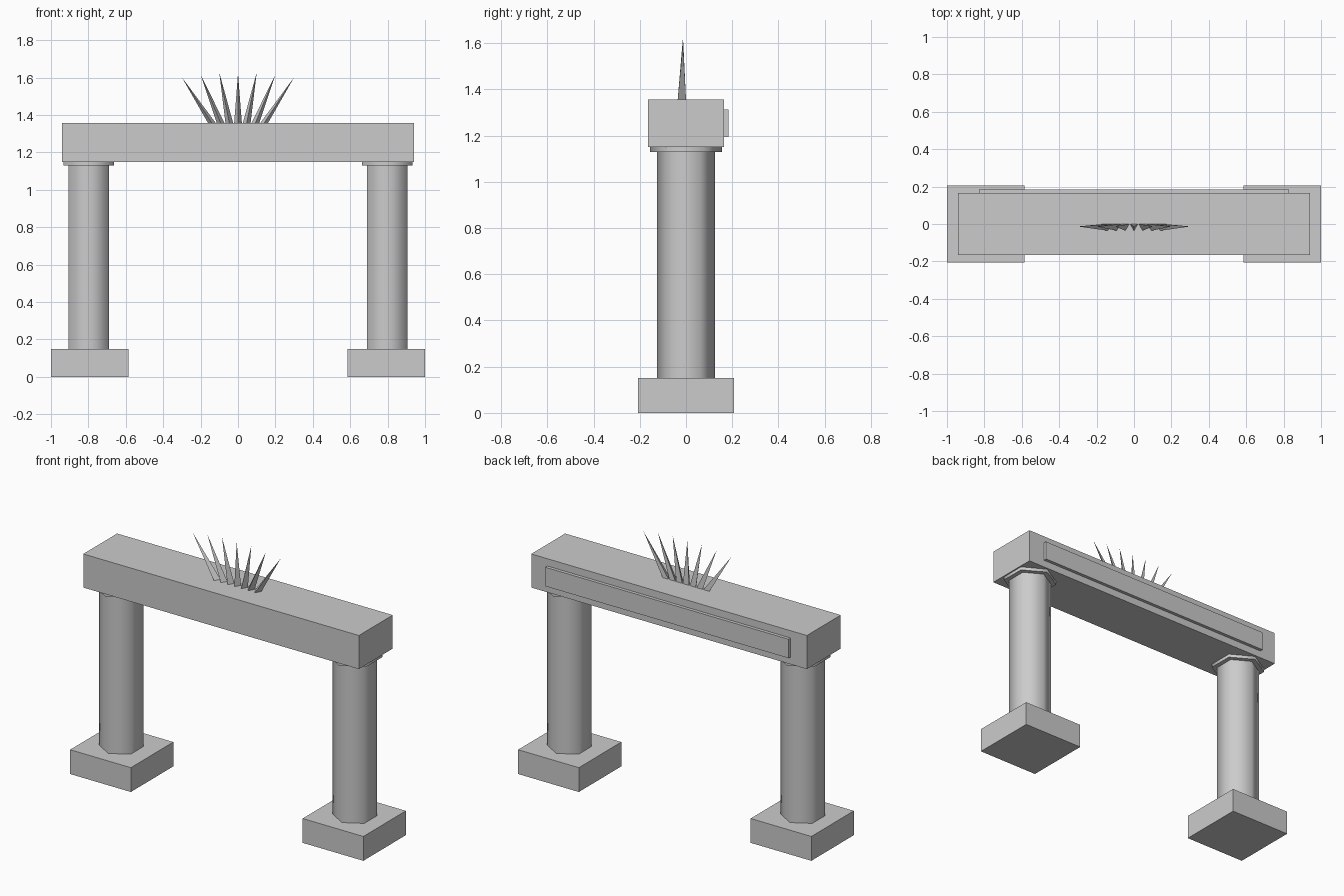
import bpy, bmesh
from math import sin, cos, pi, radians

if "Cube" in bpy.data.objects:
    bpy.data.objects.remove(bpy.data.objects["Cube"])


def finish(name, bm, smooth=False):
    bmesh.ops.recalc_face_normals(bm, faces=bm.faces)
    me = bpy.data.meshes.new(name)
    bm.to_mesh(me)
    bm.free()
    ob = bpy.data.objects.new(name, me)
    bpy.context.collection.objects.link(ob)
    if smooth:
        bpy.ops.object.select_all(action='DESELECT')
        ob.select_set(True)
        bpy.context.view_layer.objects.active = ob
        bpy.ops.object.shade_smooth_by_angle(angle=radians(70))
    return ob


def box(name, x0, x1, y0, y1, z0, z1):
    bm = bmesh.new()
    bmesh.ops.create_cube(bm, size=1)
    for v in bm.verts:
        v.co = (x0 if v.co.x < 0 else x1,
                y0 if v.co.y < 0 else y1,
                z0 if v.co.z < 0 else z1)
    return finish(name, bm)


def ring(bm, n, r, x, y, z):
    # first corner points to -y
    return [bm.verts.new((x + r * sin(2 * pi * i / n), y - r * cos(2 * pi * i / n), z))
            for i in range(n)]


def prism(name, n, r, x, z0, z1):
    bm = bmesh.new()
    a, b = ring(bm, n, r, x, 0, z0), ring(bm, n, r, x, 0, z1)
    bm.faces.new(a)
    bm.faces.new(b)
    for i in range(n):
        j = (i + 1) % n
        bm.faces.new((a[i], a[j], b[j], b[i]))
    return finish(name, bm, smooth=True)


# Two hexagonal columns with square plinths and thin capitals
for side, s in (("left", -1), ("right", 1)):
    cx = 0.793 * s
    box(side + "_plinth", cx - 0.207, cx + 0.207, -0.207, 0.207, 0, 0.15)
    prism(side + "_column", 6, 0.125, 0.797 * s, 0.15, 1.13)
    prism(side + "_capital", 6, 0.156, 0.797 * s, 1.13, 1.15)

# Lintel beam with a raised panel on the back
box("lintel", -0.94, 0.94, -0.165, 0.165, 1.15, 1.357)
box("back_panel", -0.83, 0.83, 0.16, 0.185, 1.195, 1.312)

# Fan of three-sided spikes
tip_z = (1.623, 1.627, 1.617, 1.602)
for k in range(-3, 4):
    bm = bmesh.new()
    base = ring(bm, 3, 0.024, 0.046 * k, -0.012, 1.355)
    tip = bm.verts.new((0.1 * k, -0.013, tip_z[abs(k)]))
    bm.faces.new(base)
    for i in range(3):
        bm.faces.new((base[i], base[(i + 1) % 3], tip))
    finish(f"spike_{k + 4}", bm)
